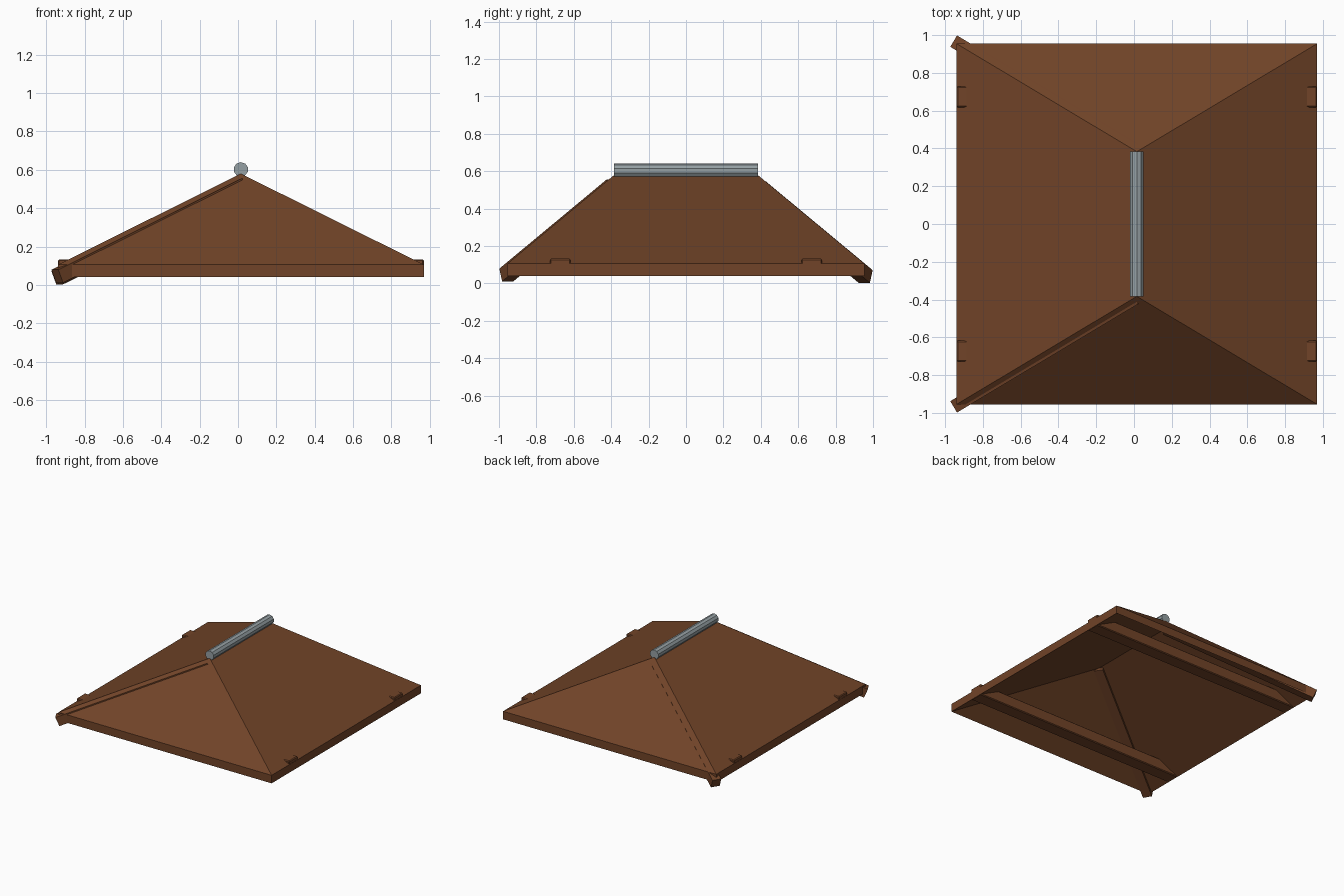
import bpy, bmesh, math
from mathutils import Vector, Matrix

if "Cube" in bpy.data.objects:
    bpy.data.objects.remove(bpy.data.objects["Cube"])


def material(name, rgb):
    m = bpy.data.materials.new(name)
    m.diffuse_color = (*rgb, 1)
    m.use_nodes = True
    m.node_tree.nodes["Principled BSDF"].inputs["Base Color"].default_value = m.diffuse_color
    return m


wood = material("brown wood", (0.165, 0.057, 0.021))
metal = material("grey metal", (0.30, 0.35, 0.37))


def finish(bm, name, mat):
    bmesh.ops.recalc_face_normals(bm, faces=bm.faces)
    mesh = bpy.data.meshes.new(name)
    bm.to_mesh(mesh)
    bm.free()
    mesh.materials.append(mat)
    ob = bpy.data.objects.new(name, mesh)
    bpy.context.collection.objects.link(ob)
    return ob


CX, HX, HY = 0.015, 0.955, 0.955      # roof centre and half sizes
RIDGE_Y, EAVE_Z, RIDGE_Z, THICK = 0.383, 0.105, 0.58, 0.065

# Hip roof shell: four slopes extruded straight down
bm = bmesh.new()
pts = [(CX - HX, -HY, EAVE_Z), (CX + HX, -HY, EAVE_Z), (CX + HX, HY, EAVE_Z),
       (CX - HX, HY, EAVE_Z), (CX, -RIDGE_Y, RIDGE_Z), (CX, RIDGE_Y, RIDGE_Z)]
slopes = [(0, 1, 4), (1, 2, 5, 4), (2, 3, 5), (3, 0, 4, 5)]
top = [bm.verts.new(p) for p in pts]
low = [bm.verts.new((x, y, z - THICK)) for x, y, z in pts]
for f in slopes:
    bm.faces.new([top[i] for i in f])
    bm.faces.new([low[i] for i in reversed(f)])
for i in range(4):
    j = (i + 1) % 4
    bm.faces.new((top[j], top[i], low[i], low[j]))
finish(bm, "hip_roof", wood)


def box(name, matrix, size):
    bm = bmesh.new()
    bmesh.ops.create_cube(bm, size=1, matrix=matrix @ Matrix.Diagonal((*size, 1)))
    return finish(bm, name, wood)


# Cross beams running under the roof, tops showing at the eaves
for side, label in ((-1, "front"), (1, "back")):
    b = box(label + "_cross_beam", Matrix.Translation((CX, side * 0.673, 0.0865)),
            (2 * HX - 0.002, 0.11, 0.091))
    bev = b.modifiers.new("soft_edges", 'BEVEL')
    bev.width = 0.006
    bev.segments = 1

# Hip rafters below the two left hips, sticking out at the corners
for side, label, lift in ((-1, "front", 0.006), (1, "back", -0.002)):
    start = Vector((-0.955, side * 0.968, 0.073 + lift))
    d = Vector((HX, -side * (HY - RIDGE_Y), RIDGE_Z - EAVE_Z)).normalized()
    across = Vector((0, 0, 1)).cross(d).normalized()
    up = d.cross(across)
    length, height = 1.215, 0.074
    mid = start + d * length / 2 - up * height / 2
    mat = Matrix((d, across, up)).transposed().to_4x4()
    box(label + "_hip_rafter", Matrix.Translation(mid) @ mat, (length, 0.07, height))

# Ridge pipe
bm = bmesh.new()
bmesh.ops.create_cone(bm, cap_ends=True, segments=10, radius1=0.038, radius2=0.038,
                      depth=0.77, matrix=Matrix.Translation((CX, 0, 0.602))
                      @ Matrix.Rotation(math.pi / 2, 4, 'X'))
finish(bm, "ridge_pipe", metal)
